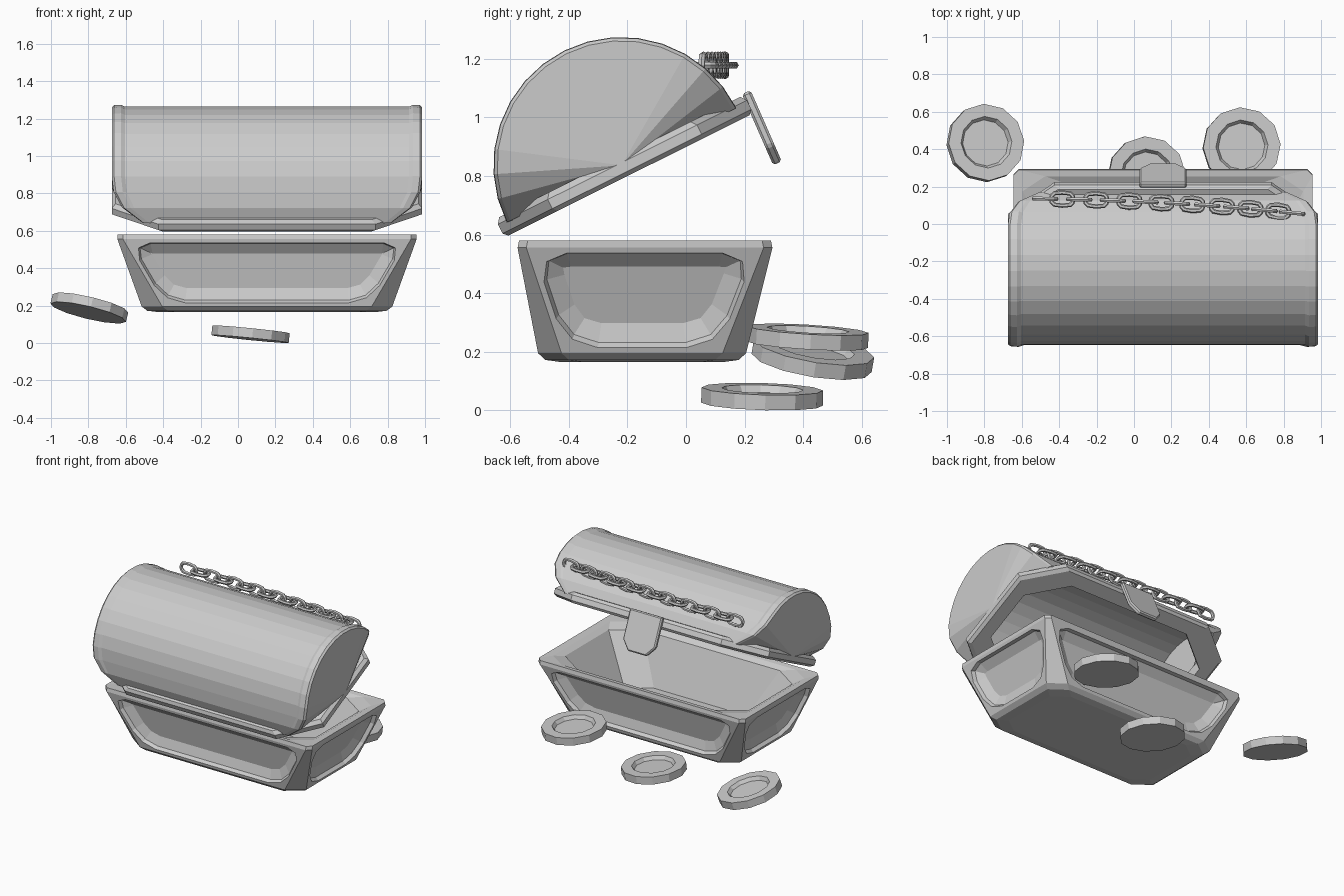
import bpy, bmesh, math
from mathutils import Vector, Matrix

if "Cube" in bpy.data.objects:
    bpy.data.objects.remove(bpy.data.objects["Cube"])

grey = bpy.data.materials.new("plain grey")
grey.use_nodes = True
GREY = (0.6, 0.6, 0.6, 1)
grey.diffuse_color = GREY
grey.node_tree.nodes["Principled BSDF"].inputs["Base Color"].default_value = GREY

CX = 0.155                       # middle of the chest in x
LID = Matrix.Translation((CX, -0.62, 0.59)) @ Matrix.Rotation(math.radians(26.5), 4, 'X')


def finish(bm, name, matrix=Matrix()):
    bmesh.ops.recalc_face_normals(bm, faces=bm.faces)
    mesh = bpy.data.meshes.new(name)
    bm.to_mesh(mesh)
    bm.free()
    mesh.materials.append(grey)
    ob = bpy.data.objects.new(name, mesh)
    ob.matrix_world = matrix
    bpy.context.collection.objects.link(ob)
    return ob


def skin(bm, rings, closed=True):
    """Join successive rings of points with quads."""
    rows = [[bm.verts.new(p) for p in ring] for ring in rings]
    for a, b in zip(rows, rows[1:]):
        n = len(a)
        for i in range(n if closed else n - 1):
            j = (i + 1) % n
            bm.faces.new((a[i], a[j], b[j], b[i]))
    return rows


def octagon(hx, hy, cx, cy, z, y0=0.0):
    """Rectangle with corners cut by cx and cy."""
    quarter = [(hx, hy - cy), (hx - cx, hy)]
    pts = quarter + [(-x, y) for x, y in reversed(quarter)]
    pts += [(-x, -y) for x, y in pts]
    return [(x, y + y0, z) for x, y in pts]


# Chest base: hollow tapered tub with flared top corners
bm = bmesh.new()
rows = skin(bm, [
    octagon(0.52, 0.24, 0.16, 0.10, 0.24, -0.14),
    octagon(0.71, 0.36, 0.18, 0.12, 0.555, -0.14),
    octagon(0.75, 0.395, 0.12, 0.08, 0.575, -0.14),
    octagon(0.80, 0.43, 0.03, 0.03, 0.58, -0.14),
    octagon(0.80, 0.435, 0.03, 0.03, 0.555, -0.14),
    octagon(0.67, 0.355, 0.11, 0.08, 0.195, -0.15),
    octagon(0.64, 0.33, 0.11, 0.08, 0.172, -0.15),
    octagon(0.58, 0.28, 0.11, 0.08, 0.165, -0.15)])
bm.faces.new(rows[0])
bm.faces.new(rows[-1])
bmesh.ops.recalc_face_normals(bm, faces=bm.faces)


# Sunken rounded panels on the four sides
def face_at(spot):
    return min(bm.faces, key=lambda f: (f.calc_center_median() - spot).length)


lower, upper = rows[5], rows[4]
panels = []
for i in (1, 3, 5, 7):
    j = (i + 1) % 8
    panels.append(sum((v.co for v in (lower[i], lower[j], upper[i], upper[j])), Vector()) / 4)
for spot in panels:
    face = face_at(spot)
    bmesh.ops.inset_region(bm, faces=[face], thickness=0.02, use_even_offset=True)
    bmesh.ops.bevel(bm, geom=list(face_at(spot).verts), offset=0.11, segments=2,
                    profile=0.5, affect='VERTICES')
    for thickness, depth in ((0.01, -0.025), (0.06, -0.03)):
        panel = face_at(spot)
        bmesh.ops.inset_region(bm, faces=[panel], thickness=thickness, depth=depth)
        spot = panel.calc_center_median()
finish(bm, "chest_base", Matrix.Translation((CX, 0, 0)))

# Lid barrel: half cylinder with a framed, slightly sunken outer panel
STEPS = 16


def barrel_ring(side, frac, radius, sunk):
    ring = []
    for i in range(STEPS + 1):
        t = math.pi * i / STEPS
        near_rim = min(i, STEPS - i)
        width = (0.67, 0.775, 0.82)[near_rim] if near_rim < 3 else 0.83
        r = radius - (sunk if near_rim > 1 else 0)
        ring.append((side * frac * width,
                     0.468 - r * math.cos(t), 0.042 + r * math.sin(t)))
    return ring


half = [(1.0, 0.425, 0), (0.985, 0.436, 0), (0.94, 0.438, 0), (0.915, 0.438, 0.01)]
stations = [(-1, *h) for h in half] + [(1, *h) for h in reversed(half)]
bm = bmesh.new()
rows = skin(bm, [barrel_ring(*s) for s in stations], closed=False)
for row, side in ((rows[0], -1), (rows[-1], 1)):
    hub = bm.verts.new((side * 0.83, 0.468, 0.042))
    for a, b in zip(row, row[1:]):
        bm.faces.new((a, b, hub))
barrel = finish(bm, "lid_barrel", LID)
shell = barrel.modifiers.new("thickness", 'SOLIDIFY')
shell.thickness = 0.06
shell.offset = -1

# Lid rim: thick octagonal ring with softened edges
bm = bmesh.new()
rim = []
for hx, hy, z in ((0.81, 0.46, 0), (0.83, 0.475, 0.015), (0.83, 0.475, 0.05),
                  (0.81, 0.46, 0.07), (0.72, 0.37, 0.07), (0.72, 0.37, 0)):
    rim.append(octagon(hx, hy, 0.25, 0.19, z, 0.475))
skin(bm, rim + [rim[0]])
bmesh.ops.remove_doubles(bm, verts=bm.verts, dist=0.0005)
finish(bm, "lid_rim", LID)

# Clasp: hanging plate with cut lower corners
bm = bmesh.new()
outline = [(-0.125, 0.13), (0.125, 0.13), (0.125, -0.07),
           (0.07, -0.135), (-0.07, -0.135), (-0.125, -0.07)]
rows = skin(bm, [[(x, y, z) for x, z in outline] for y in (-0.016, 0.016)])
for row in rows:
    bm.faces.new(row)
clasp = finish(bm, "clasp", Matrix.Translation((CX, 0.258, 0.967))
               @ Matrix.Rotation(math.radians(23.7), 4, 'X'))
soft = clasp.modifiers.new("soft edges", 'BEVEL')
soft.width = 0.008

# Chain: stretched rings, alternately flat and upright
LINKS = 17
path = [Vector((-0.475 + 1.32 * t + 0.045 * math.sin(math.pi * t),
                0.135 - 0.025 * t - 0.05 * t * t, 1.178))
        for t in (i / (LINKS - 1) for i in range(LINKS))]
for i, spot in enumerate(path):
    ahead = path[min(i + 1, LINKS - 1)] - path[max(i - 1, 0)]
    bpy.ops.mesh.primitive_torus_add(major_segments=12, minor_segments=6,
                                     major_radius=0.035, minor_radius=0.012)
    link = bpy.context.object
    link.name = f"chain_link_{i + 1}"
    for v in link.data.vertices:
        if abs(v.co.x) > 0.001:
            v.co.x += math.copysign(0.025, v.co.x)
    link.data.materials.append(grey)
    link.matrix_world = (Matrix.Translation(spot)
                         @ Matrix.Rotation(math.atan2(ahead.y, ahead.x), 4, 'Z')
                         @ Matrix.Rotation(math.pi / 2 * ((i + 1) % 2), 4, 'X'))

# Coins: twelve-sided discs with a sunken top
SIDES = 12


def coin(name, centre, slope_x, slope_y):
    bm = bmesh.new()
    rings = []
    for r, z in ((0.208, -0.026), (0.208, 0.026), (0.14, 0.026), (0.125, 0.002)):
        rings.append([(r * math.cos(a), r * math.sin(a), z) for a in
                      (2 * math.pi * (k + 0.1) / SIDES for k in range(SIDES))])
    rows = skin(bm, rings)
    bm.faces.new(rows[0])
    bm.faces.new(rows[-1])
    tilt = Vector((0, 0, 1)).rotation_difference(Vector((-slope_x, -slope_y, 1)))
    finish(bm, name, Matrix.Translation(centre) @ tilt.to_matrix().to_4x4())


coin("coin_left", (-0.795, 0.433, 0.187), -0.24, -0.17)
coin("coin_middle", (0.067, 0.26, 0.047), -0.10, -0.03)
coin("coin_right", (0.575, 0.415, 0.25), -0.08, -0.06)
